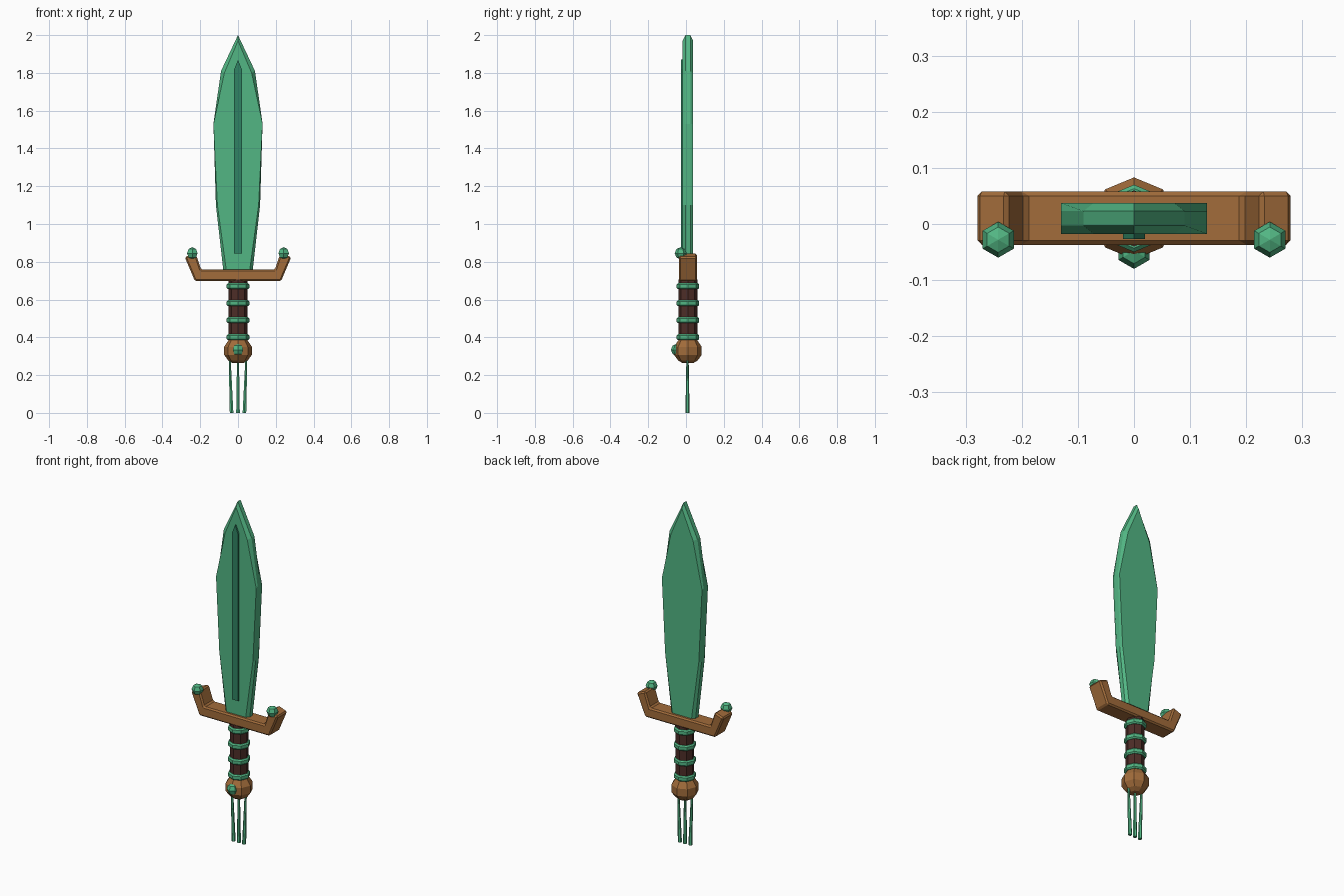
import bpy, bmesh, math
from mathutils import Vector

cube = bpy.data.objects.get("Cube")
if cube:
    bpy.data.objects.remove(cube, do_unlink=True)

AXIS_Y = 0.01  # depth of the sword's centre line


def material(name, colour):
    m = bpy.data.materials.new(name)
    m.use_nodes = True
    m.diffuse_color = (*colour, 1)
    m.node_tree.nodes["Principled BSDF"].inputs["Base Color"].default_value = (*colour, 1)
    return m


GREEN = material("jade green", (0.085, 0.47, 0.23))
DARK = material("deep green", (0.03, 0.23, 0.125))
WOOD = material("warm wood", (0.36, 0.15, 0.043))
GRIP = material("dark leather", (0.075, 0.026, 0.02))


def finish(name, bm, mat):
    bmesh.ops.recalc_face_normals(bm, faces=bm.faces)
    mesh = bpy.data.meshes.new(name)
    bm.to_mesh(mesh)
    bm.free()
    mesh.materials.append(mat)
    obj = bpy.data.objects.new(name, mesh)
    bpy.context.collection.objects.link(obj)
    return obj


def loft(name, loops, mat):
    """Skin a closed solid through matching loops of points."""
    bm = bmesh.new()
    rows = [[bm.verts.new(p) for p in loop] for loop in loops]
    n = len(rows[0])
    for a, b in zip(rows, rows[1:]):
        for i in range(n):
            j = (i + 1) % n
            bm.faces.new((a[i], a[j], b[j], b[i]))
    bm.faces.new(rows[0])
    bm.faces.new(rows[-1])
    return finish(name, bm, mat)


def lathe(name, profile, sides, mat, x=0, y=AXIS_Y, lean=0):
    """Revolve (radius, z) points; lean slides the top sideways."""
    z0, z1 = profile[0][1], profile[-1][1]
    loops = []
    for r, z in profile:
        cx = x + lean * (z - z0) / (z1 - z0)
        angles = [math.tau * i / sides + math.pi / 2 for i in range(sides)]
        loops.append([(cx + r * math.cos(a), y + r * math.sin(a), z) for a in angles])
    return loft(name, loops, mat)


def gem(name, x, y, z, r=0.032):
    steps = [math.pi * i / 4 for i in range(5)]
    profile = [(max(r * math.sin(t), 0.0005), z - r * math.cos(t)) for t in steps]
    return lathe(name, profile, 6, GREEN, x, y)


def plate(name, outline, y0, y1, mat):
    """Extrude a front outline through the depth."""
    return loft(name, [[(x, y, z) for x, z in outline] for y in (y0, y1)], mat)


def mirrored(half):
    """Complete a right-hand outline with its left-hand reflection."""
    return half + [(-x, z) for x, z in reversed(half) if x > 0]


# Blade: full outline at the rim, narrower outline on the broad faces
rim = mirrored([(0.078, 0.757), (0.117, 1.1), (0.13, 1.53), (0.09, 1.81), (0, 2.0)])
face = mirrored([(0.062, 0.757), (0.109, 1.1), (0.13, 1.53), (0.072, 1.80), (0, 1.97)])
layers = [(face, -0.0275), (rim, -0.013), (rim, 0.013), (face, 0.0275)]
loft("blade", [[(x, AXIS_Y + y, z) for x, z in o] for o, y in layers], GREEN)

# Raised dark rib on the front of the blade
plate("blade_rib", mirrored([(0.02, 0.845), (0.02, 1.82), (0, 1.87)]), -0.027, -0.016, DARK)

# Guard with upturned ends
guard = plate("guard",
              mirrored([(0.228, 0.698), (0.282, 0.825), (0.225, 0.846), (0.195, 0.758)]),
              -0.037, 0.058, WOOD)
bevel = guard.modifiers.new("bevel", "BEVEL")
bevel.width = 0.008
bevel.segments = 1

for side, sx in (("left", 1), ("right", -1)):
    gem(f"{side}_guard_gem", sx * 0.242, -0.028, 0.845)

# Grip with four bands
lathe("grip", [(0.05, 0.37), (0.05, 0.705)], 8, GRIP)
for i in range(4):
    z = 0.401 + 0.09 * i
    lathe(f"grip_band_{i + 1}",
          [(0.053, z - 0.016), (0.06, z - 0.009), (0.06, z + 0.009), (0.053, z + 0.016)],
          8, GREEN)

# Pommel with front gem
lathe("pommel", [(0.028, 0.263), (0.052, 0.278), (0.073, 0.307), (0.073, 0.35),
                 (0.05, 0.385)], 8, WOOD)
gem("pommel_gem", 0, -0.048, 0.334)

# Hanging tassel strands
for name, sx in (("left", 1), ("middle", 0), ("right", -1)):
    lathe(f"{name}_strand", [(0.011, 0), (0.006, 0.285)], 6, GREEN,
          x=sx * 0.034, y=0.008, lean=sx * 0.01)
